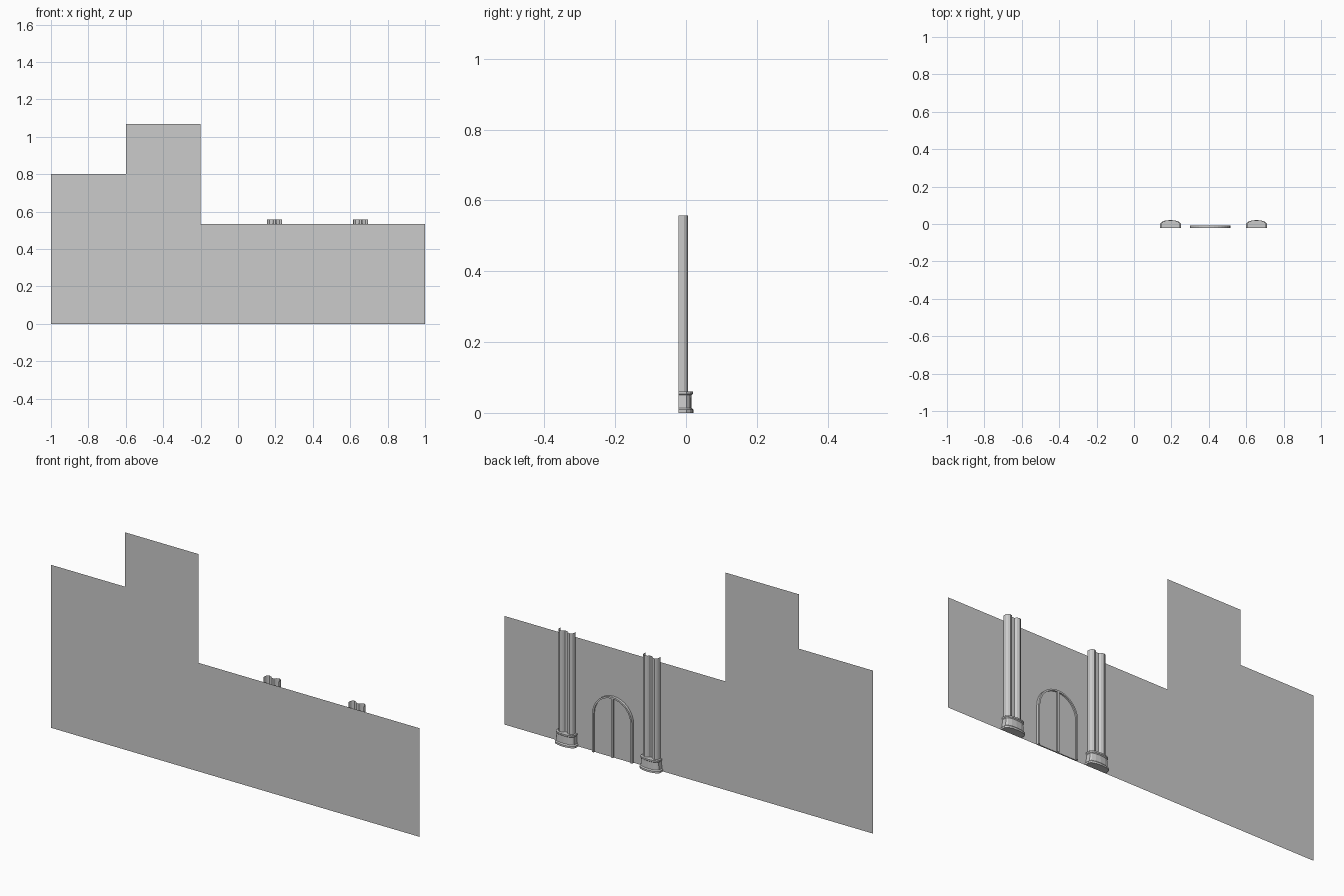
import bpy, bmesh, math

cube = bpy.data.objects.get("Cube")
if cube:
    bpy.data.objects.remove(cube, do_unlink=True)

WALL_Y = -0.021
stone = bpy.data.materials.new("stone grey")
stone.use_nodes = True
GREY = (0.6, 0.6, 0.6, 1)
stone.diffuse_color = GREY
stone.node_tree.nodes["Principled BSDF"].inputs["Base Color"].default_value = GREY


def finish(name, bm):
    mesh = bpy.data.meshes.new(name)
    bm.to_mesh(mesh)
    bm.free()
    mesh.materials.append(stone)
    obj = bpy.data.objects.new(name, mesh)
    bpy.context.scene.collection.objects.link(obj)
    return obj


def plate(name, outline, depth):
    """Flat (x, z) outline on the wall, pulled out towards the back."""
    bm = bmesh.new()
    face = bm.faces.new([bm.verts.new((x, WALL_Y, z)) for x, z in outline])
    if depth:
        new = bmesh.ops.extrude_face_region(bm, geom=[face])["geom"]
        bmesh.ops.translate(bm, vec=(0, depth, 0),
                            verts=[v for v in new if isinstance(v, bmesh.types.BMVert)])
        bmesh.ops.recalc_face_normals(bm, faces=bm.faces)
    return finish(name, bm)


def loft(name, rings, closed):
    """Skin a stack of rings; closed rings also get end caps."""
    bm = bmesh.new()
    loops = [[bm.verts.new(p) for p in ring] for ring in rings]
    count = len(loops[0])
    for low, high in zip(loops, loops[1:]):
        for i in range(count if closed else count - 1):
            j = (i + 1) % count
            bm.faces.new((low[i], high[i], high[j], low[j]))
    if closed:
        bm.faces.new(loops[0])
        bm.faces.new(loops[-1])
        bmesh.ops.recalc_face_normals(bm, faces=bm.faces)
    return finish(name, bm)


# Stepped facade wall, a single sheet
plate("wall", [(-1, 0), (1, 0), (1, 0.533), (-0.2, 0.533), (-0.2, 1.067),
               (-0.6, 1.067), (-0.6, 0.8), (-1, 0.8)], 0)


# Arched doorway: thin recessed panel, raised frame and centre bar
DOOR_X, SPRING = 0.407, 0.19


def arch(r):
    top = [(DOOR_X + r * math.cos(math.pi * i / 16),
            SPRING + r * math.sin(math.pi * i / 16)) for i in range(17)]
    return [(DOOR_X + r, 0)] + top + [(DOOR_X - r, 0)]


plate("door_panel", arch(0.1), 0.006)
outer, inner = arch(0.108), arch(0.1)
plate("door_frame", outer + inner[::-1], 0.013)
plate("door_centre_bar", [(DOOR_X - 0.005, 0), (DOOR_X + 0.005, 0),
                          (DOOR_X + 0.005, SPRING + 0.1),
                          (DOOR_X - 0.005, SPRING + 0.1)], 0.013)


def pedestal_ring(cx, half, bulge, z):
    """Straight sides with a shallow bowed face."""
    side = 0.002
    bow = [(cx + half * math.cos(math.pi * i / 6),
            side + (bulge - side) * math.sin(math.pi * i / 6), z) for i in range(7)]
    return [(cx + half, WALL_Y, z)] + bow + [(cx - half, WALL_Y, z)]


# Twin-lobed half shafts, open at the top, each on a moulded pedestal
for label, cx in (("right", 0.195), ("left", 0.655)):
    rings = [(0.055, 0.021, 0), (0.055, 0.021, 0.009), (0.05, 0.016, 0.014),
             (0.047, 0.015, 0.05), (0.05, 0.02, 0.054), (0.05, 0.02, 0.061)]
    loft(label + "_pedestal", [pedestal_ring(cx, *r) for r in rings], True)

    half = [(0.041, WALL_Y), (0.041, -0.006), (0.036, 0.002), (0.027, 0.006),
            (0.014, 0.002), (0.006, -0.007)]
    profile = half + [(-x, y) for x, y in reversed(half)]
    shaft = loft(label + "_column",
                 [[(cx + x, y, z) for x, y in profile] for z in (0.061, 0.558)], False)
